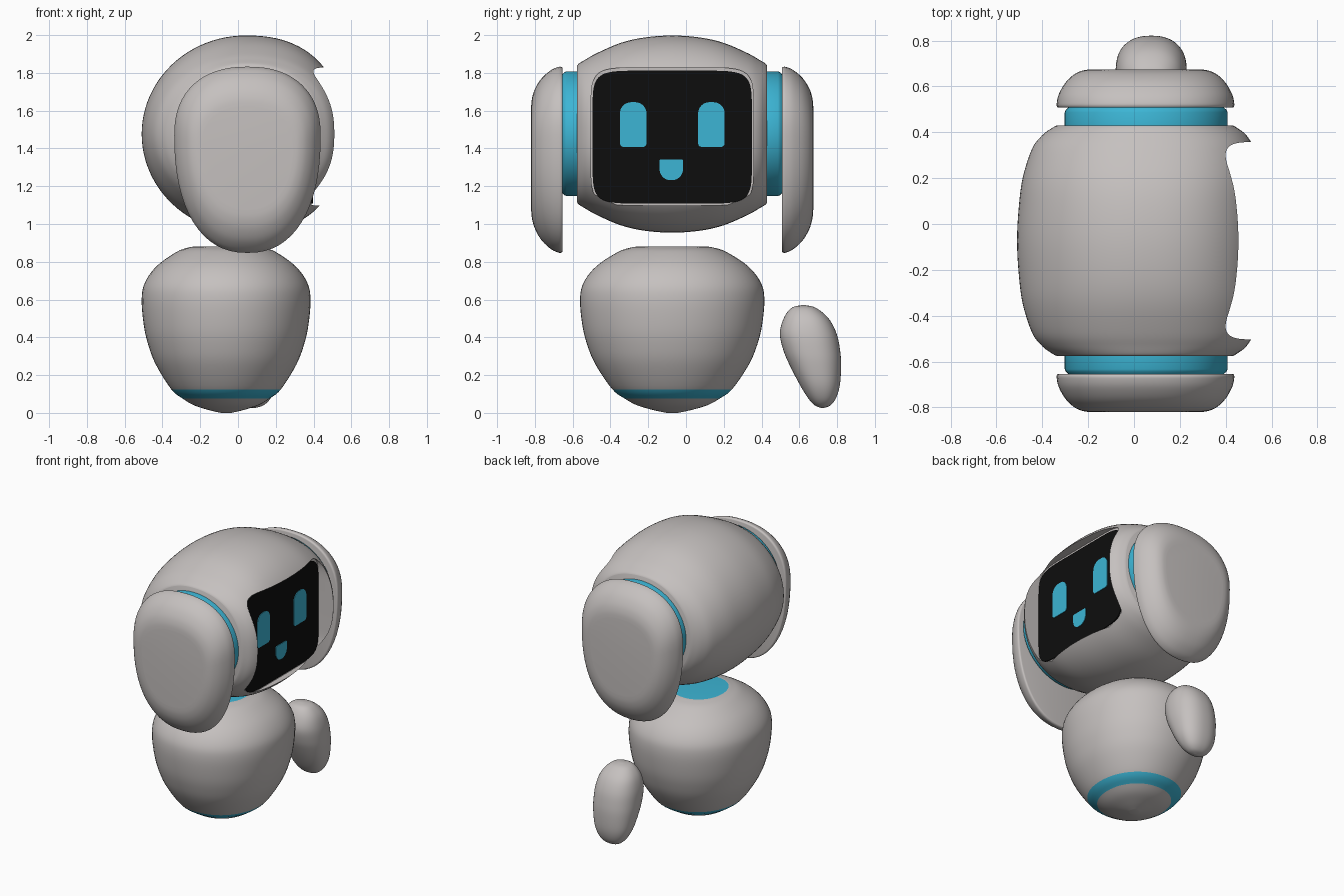
import bpy, bmesh, math

if "Cube" in bpy.data.objects:
    bpy.data.objects.remove(bpy.data.objects["Cube"])


def material(name, rgb):
    m = bpy.data.materials.new(name)
    m.diffuse_color = (*rgb, 1)
    m.use_nodes = True
    m.node_tree.nodes["Principled BSDF"].inputs["Base Color"].default_value = m.diffuse_color
    return m


GREY = material("warm_grey", (0.56, 0.53, 0.52))
CYAN = material("cyan", (0.045, 0.46, 0.66))
BLACK = material("screen_black", (0.004, 0.004, 0.004))
CY = -0.073  # the symmetry plane of head and body


def super_outline(n, count=64):
    """Unit superellipse as (u, v) points."""
    pts = []
    for i in range(count):
        a = 2 * math.pi * i / count
        c, s = math.cos(a), math.sin(a)
        pts.append((math.copysign(abs(c) ** (2 / n), c), math.copysign(abs(s) ** (2 / n), s)))
    return pts


def smooth(profile, steps=5):
    """Catmull-Rom interpolation through tuples of any length."""
    p = [profile[0]] + list(profile) + [profile[-1]]
    out = []
    for i in range(1, len(p) - 2):
        for k in range(steps):
            t = k / steps
            out.append(tuple(0.5 * (2 * b + (c - a) * t + (2 * a - 5 * b + 4 * c - d) * t * t
                                    + (3 * b - a - 3 * c + d) * t ** 3)
                             for a, b, c, d in zip(*p[i - 1:i + 3])))
    return out + [tuple(profile[-1])]


def finish(ob, angle=35):
    bpy.ops.object.select_all(action='DESELECT')
    ob.select_set(True)
    bpy.context.view_layer.objects.active = ob
    bpy.ops.object.shade_smooth_by_angle(angle=math.radians(angle))


def loft(name, rings, *mats):
    """Skin a list of equal-length point rings and cap both ends."""
    bm = bmesh.new()
    vs = [[bm.verts.new(p) for p in ring] for ring in rings]
    n = len(vs[0])
    for a, b in zip(vs, vs[1:]):
        for i in range(n):
            j = (i + 1) % n
            bm.faces.new((a[i], a[j], b[j], b[i]))
    bm.faces.new(vs[0])
    bm.faces.new(vs[-1])
    bmesh.ops.recalc_face_normals(bm, faces=bm.faces)
    me = bpy.data.meshes.new(name)
    bm.to_mesh(me)
    bm.free()
    ob = bpy.data.objects.new(name, me)
    bpy.context.collection.objects.link(ob)
    for m in mats:
        me.materials.append(m)
    finish(ob)
    return ob


def plate(name, outline, x0, x1, mat):
    """Prism along x from a (y, z) outline."""
    return loft(name, [[(x, y, z) for y, z in outline] for x in (x0, x1)], mat)


def rounded_rect(y0, y1, z0, z1, r_bottom, r_top):
    pts = []
    for y, z, r, start in ((y1 - r_top, z1 - r_top, r_top, 0), (y0 + r_top, z1 - r_top, r_top, 90),
                           (y0 + r_bottom, z0 + r_bottom, r_bottom, 180),
                           (y1 - r_bottom, z0 + r_bottom, r_bottom, 270)):
        for k in range(9):
            a = math.radians(start + k * 11.25)
            pts.append((y + r * math.cos(a), z + r * math.sin(a)))
    return pts


# Head: barrel along y; (offset, z radius, back radius, front radius)
half = [(0, 0.522, 0.55, 0.515), (0.15, 0.511, 0.542, 0.512), (0.275, 0.482, 0.525, 0.505),
        (0.4, 0.428, 0.485, 0.482), (0.46, 0.394, 0.44, 0.45), (0.493, 0.374, 0.395, 0.408),
        (0.503, 0.362, 0.375, 0.39)]
prof = smooth([(-t, *r) for t, *r in half[:0:-1]] + half, 4)
back, front = super_outline(2, 96), super_outline(2.35, 96)
rings = []
for t, rz, rb, rf in prof:
    ring = []
    for (u, v), (fu, fv) in zip(back, front):
        if u > 0:
            ring.append((0.04 + fu * rf, CY + t, 1.476 + fv * rz))
        else:
            ring.append((0.04 + u * rb, CY + t, 1.476 + v * rz))
    rings.append(ring)
head = loft("head_shell", rings, GREY)

# Recess for the screen
opening = super_outline(7.5, 96)
cutter = plate("screen_cutter", [(CY + 0.43 * u, 1.463 + 0.365 * v) for u, v in opening], 0.39, 0.9, GREY)
cutter.hide_render = True
mod = head.modifiers.new("recess", 'BOOLEAN')
mod.operation, mod.solver, mod.object = 'DIFFERENCE', 'EXACT', cutter
bpy.context.view_layer.objects.active = head
bpy.ops.object.modifier_apply(modifier=mod.name)
bpy.data.objects.remove(cutter)
finish(head)

# Screen with eyes and mouth
plate("screen", [(CY + 0.422 * u, 1.46 + 0.352 * v) for u, v in opening], 0.388, 0.397, BLACK)
for name, y in (("eye_a", -0.35), ("eye_b", 0.064)):
    plate(name, rounded_rect(y, y + 0.141, 1.408, 1.645, 0.02, 0.06), 0.394, 0.401, CYAN)
plate("mouth", rounded_rect(-0.14, -0.016, 1.232, 1.342, 0.058, 0.008), 0.394, 0.401, CYAN)

# Cyan collars and ear pads on both sides
ear_shape = [(0.05 + 0.387 * u, 1.47 + v * (0.362 if v > 0 else 0.622)) for u, v in super_outline(2.3)]
ear_prof = [(0.58, 0.97, 0.98), (0.584, 0.995, 0.995), (0.6, 1, 1), (0.64, 0.975, 0.965), (0.69, 0.9, 0.875),
            (0.725, 0.805, 0.76), (0.742, 0.71, 0.65), (0.747, 0.62, 0.55)]
circle = super_outline(2)
for side, tag in ((-1, "front"), (1, "back")):
    loft("collar_" + tag, [[(0.053 + 0.355 * s * u, CY + side * t, 1.478 + 0.33 * s * v) for u, v in circle]
                           for t, s in ((0.49, 1), (0.56, 1), (0.571, 0.985), (0.582, 0.95))], CYAN)
    loft("ear_" + tag, [[(0.05 + (x - 0.05) * sx, CY + side * t, 1.36 + (z - 1.36) * sz) for x, z in ear_shape]
                        for t, sx, sz in smooth(ear_prof, 4)], GREY)

# Body: egg-like with a cyan band near the base and a cyan neck disc
body_prof = smooth([(0, 0.03), (0.015, 0.1), (0.04, 0.185), (0.075, 0.25), (0.125, 0.317), (0.254, 0.405),
                    (0.36, 0.45), (0.466, 0.476), (0.6, 0.488), (0.69, 0.469), (0.778, 0.4),
                    (0.853, 0.285), (0.876, 0.215), (0.88, 0.185)])
body = loft("body", [[(-0.063 + 0.916 * r * u, CY + r * v, z) for u, v in super_outline(2.1)]
                     for z, r in body_prof], GREY, CYAN)
for f in body.data.polygons:
    if 0.075 < f.center.z < 0.125 or f.center.z > 0.8795:
        f.material_index = 1

# Single arm beside the body: (z, y min, y max, x half width)
arm_prof = [(0.57, 0.61, 0.635, 0.015), (0.555, 0.557, 0.69, 0.075), (0.5, 0.517, 0.755, 0.125),
            (0.42, 0.497, 0.797, 0.15), (0.33, 0.516, 0.816, 0.155), (0.25, 0.55, 0.821, 0.15),
            (0.15, 0.602, 0.815, 0.132), (0.08, 0.645, 0.795, 0.1), (0.04, 0.682, 0.765, 0.06),
            (0.026, 0.715, 0.73, 0.015)]
loft("arm", [[(0.075 + w * u, (a + b) / 2 + (b - a) / 2 * v, z) for u, v in super_outline(2.3)]
             for z, a, b, w in smooth(arm_prof)], GREY)
